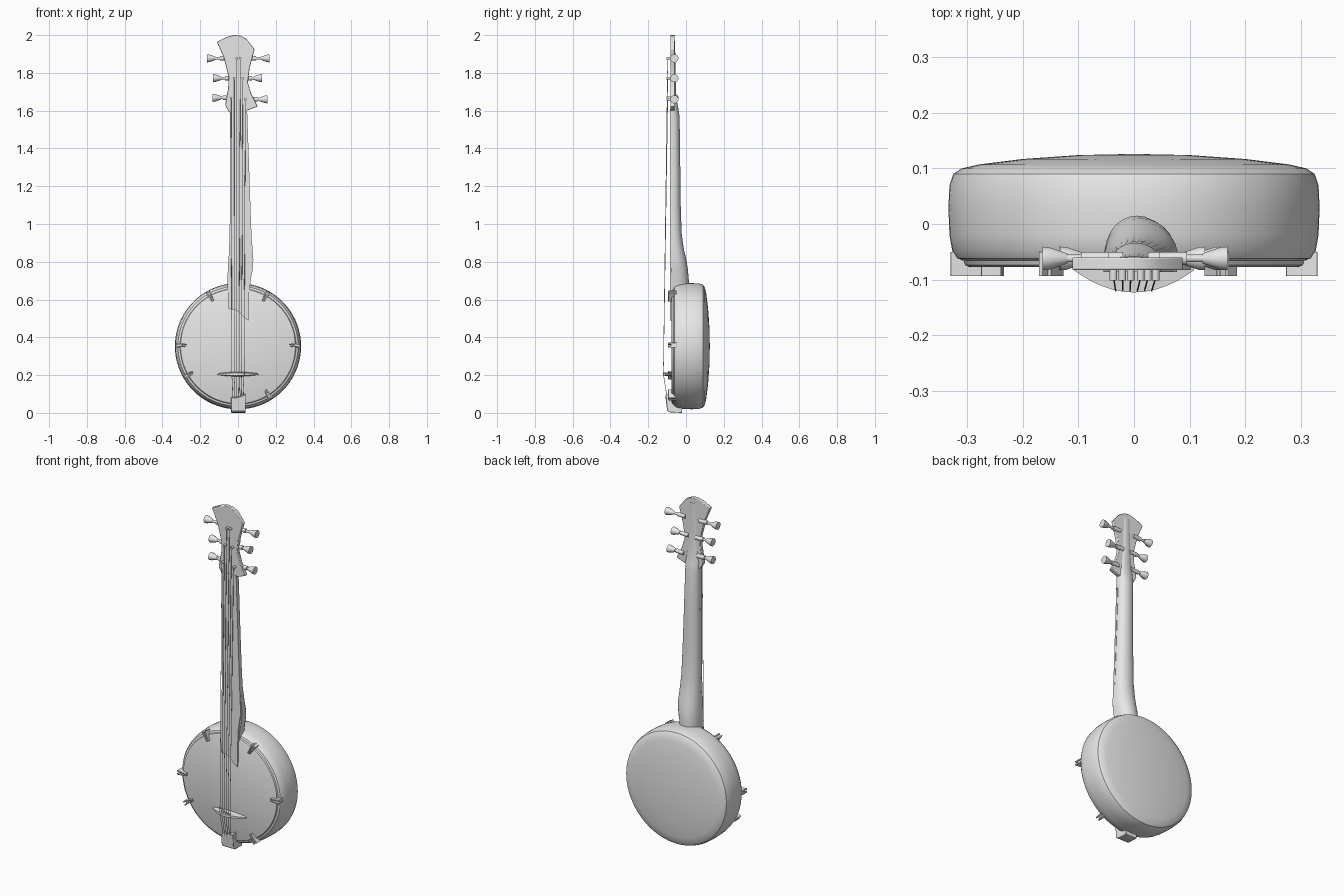
import bpy, bmesh, math
from mathutils import Vector

cube = bpy.data.objects.get("Cube")
if cube:
    bpy.data.objects.remove(cube, do_unlink=True)

GREY = (0.8, 0.8, 0.8, 1)
mat = bpy.data.materials.new("plain grey")
mat.use_nodes = True
mat.diffuse_color = GREY
mat.node_tree.nodes["Principled BSDF"].inputs["Base Color"].default_value = GREY


def finish(name, bm, angle=35, bevel=0):
    """Turn a bmesh into a named, shaded object."""
    bmesh.ops.recalc_face_normals(bm, faces=bm.faces)
    me = bpy.data.meshes.new(name)
    bm.to_mesh(me)
    bm.free()
    me.materials.append(mat)
    ob = bpy.data.objects.new(name, me)
    bpy.context.collection.objects.link(ob)
    if bevel:
        mod = ob.modifiers.new("soft edges", "BEVEL")
        mod.width, mod.segments = bevel, 2
    bpy.ops.object.select_all(action="DESELECT")
    ob.select_set(True)
    bpy.context.view_layer.objects.active = ob
    bpy.ops.object.shade_smooth_by_angle(angle=math.radians(angle))
    return ob


def skin(name, rings, angle=35, bevel=0):
    """Join equal-length rings of points into a capped solid."""
    bm = bmesh.new()
    loops = [[bm.verts.new(p) for p in ring] for ring in rings]
    for a, b in zip(loops, loops[1:]):
        for i in range(len(a)):
            j = (i + 1) % len(a)
            bm.faces.new((a[i], a[j], b[j], b[i]))
    bm.faces.new(loops[0])
    bm.faces.new(loops[-1])
    return finish(name, bm, angle, bevel)


def plate(name, outline, y0, y1, bevel=0):
    """Extrude an (x, z) outline along y."""
    return skin(name, [[(x, y, z) for x, z in outline] for y in (y0, y1)], 35, bevel)


def rod(name, stops, sides=12):
    """Round tube through (point, radius) stops, aligned to its ends."""
    pts = [Vector(p) for p, r in stops]
    axis = (pts[-1] - pts[0]).normalized()
    u = axis.orthogonal().normalized()
    v = axis.cross(u)
    turn = [math.tau * k / sides for k in range(sides)]
    rings = [[p + r * (math.cos(t) * u + math.sin(t) * v) for t in turn]
             for p, (q, r) in zip(pts, stops)]
    return skin(name, rings)


# Round body, revolved about the y axis with a domed back
CZ = 0.353
profile = [(0.004, -0.077), (0.297, -0.077), (0.304, -0.074), (0.307, -0.066),
           (0.318, -0.062), (0.327, -0.048), (0.332, -0.02), (0.334, 0.03),
           (0.332, 0.07), (0.325, 0.09), (0.31, 0.1), (0.28, 0.107),
           (0.2, 0.117), (0.1, 0.124), (0.004, 0.126)]
STEPS = 72
turns = [math.tau * k / STEPS for k in range(STEPS)]
skin("body", [[(r * math.cos(t), y, CZ + r * math.sin(t)) for t in turns]
              for r, y in profile])

# Neck with a heel, fading into a ridge behind the headstock
sections = [(0.64, -0.055, 0.062, 0.012), (0.7, -0.055, 0.066, 0.015),
            (0.76, -0.054, 0.078, 0.01), (0.81, -0.05, 0.081, 0.002),
            (0.87, -0.047, 0.077, -0.012), (0.95, -0.044, 0.07, -0.023),
            (1.1, -0.043, 0.064, -0.028), (1.35, -0.041, 0.055, -0.031),
            (1.57, -0.042, 0.048, -0.034), (1.62, -0.045, 0.048, -0.042),
            (1.67, -0.042, 0.044, -0.052), (1.8, -0.035, 0.035, -0.055),
            (1.97, -0.035, 0.035, -0.058)]
FRONT = -0.079
rings = []
for z, xl, xr, back in sections:
    mid, half = (xl + xr) / 2, (xr - xl) / 2
    arc = [math.pi * k / 14 for k in range(15)]
    rings.append([(mid + half * math.cos(t), FRONT + (back - FRONT) * math.sin(t) ** 0.75, z)
                  for t in arc])
skin("neck", rings, 45)

# Fingerboard with a slanted, wavy lower end
plate("fingerboard", [(-0.042, 1.61), (-0.042, 1.0), (-0.05, 0.8), (-0.055, 0.7),
                      (-0.05, 0.55), (-0.015, 0.545), (0.012, 0.53), (0.03, 0.505),
                      (0.055, 0.49), (0.06, 0.7), (0.077, 0.81), (0.069, 1.0),
                      (0.048, 1.61)], -0.086, -0.074)

# Headstock
plate("headstock", [(-0.045, 1.59), (-0.068, 1.63), (-0.052, 1.72), (-0.05, 1.78),
                    (-0.075, 1.88), (-0.112, 1.965), (-0.06, 1.99), (-0.02, 2.0),
                    (0.01, 1.998), (0.045, 1.98), (0.088, 1.925), (0.062, 1.83),
                    (0.052, 1.75), (0.07, 1.69), (0.104, 1.622), (0.05, 1.602)],
      -0.083, -0.06, 0.003)

# Tuners: casing, shaft and flared button on each side, plus a string post
tuners = [(-1, 1.877, 0.065, 0.165, -0.006), (1, 1.877, 0.065, 0.168, 0.012),
          (-1, 1.772, 0.04, 0.133, -0.021), (1, 1.772, 0.045, 0.128, 0.025),
          (-1, 1.668, 0.05, 0.135, -0.037), (1, 1.66, 0.075, 0.156, 0.039)]
for side, z, root, tip, post in tuners:
    def at(x):
        return (side * x, -0.062, z)
    rod("tuner_casing", [(at(root - 0.02), 0.012), (at(root + 0.03), 0.012)])
    rod("tuner_shaft", [(at(root), 0.007), (at(tip - 0.03), 0.007)])
    rod("tuner_button", [(at(tip - 0.045), 0.009), (at(tip - 0.035), 0.013),
                         (at(tip - 0.012), 0.021), (at(tip), 0.022)])
    rod("string_post", [((post, -0.102, z), 0.007), ((post, -0.075, z), 0.007)])

# Strings: post to bridge to tailpiece
BRIDGE_Z = 0.205
order = sorted(tuners, key=lambda t: t[4])
for k, (side, z, root, tip, post) in enumerate(order):
    x = -0.033 + 0.013 * k
    top = (post, -0.097, z)
    saddle = (x, -0.12, BRIDGE_Z)
    rod("string", [(top, 0.0015), (saddle, 0.0015)], 5)
    rod("string_tail", [(saddle, 0.0015), ((x * 0.8, -0.1, 0.08), 0.0015)], 5)

# Arched bridge, tapering to both ends
rings = []
for k in range(17):
    s = -1 + k / 8
    x, crown, half = 0.108 * s, 1 - s * s, 0.004 + 0.008 * (1 - s * s)
    front = -0.083 - 0.04 * crown
    rings.append([(x, -0.075, BRIDGE_Z - half), (x, front, BRIDGE_Z - half * 0.6),
                  (x, front, BRIDGE_Z + half * 0.6), (x, -0.075, BRIDGE_Z + half)])
skin("bridge", rings)

# Tailpiece hooked round the lower rim
side_shape = [(-0.108, 0.08), (-0.1, 0.012), (-0.085, 0.003), (-0.02, 0.0),
              (-0.02, 0.03), (-0.07, 0.045), (-0.07, 0.085)]
skin("tailpiece", [[(x, y, z + (lift if z > 0.05 else 0)) for y, z in side_shape]
                   for x, lift in ((-0.036, 0), (0.002, 0.002), (0.041, 0.018))], 35, 0.003)

# Forked rim brackets: two prongs opening outwards from a small foot
for degrees in (61, 119, 1, 179, 210, 302):
    a = math.radians(degrees)
    out, across = Vector((math.cos(a), 0, math.sin(a))), Vector((-math.sin(a), 0, math.cos(a)))
    centre = Vector((0, 0, CZ))

    def bar(name, corners, y0, y1):
        pts = [centre + out * r + across * w for r, w in corners]
        plate(name, [(p.x, p.z) for p in pts], y0, y1, 0.001)

    bar("bracket_foot", [(0.28, -0.006), (0.326, -0.011), (0.326, 0.011), (0.28, 0.006)],
        -0.08, -0.045)
    for s in (-1, 1):
        bar("bracket_prong", [(0.274, s * 0.001), (0.33, s * 0.005),
                              (0.33, s * 0.013), (0.274, s * 0.007)], -0.094, -0.05)
